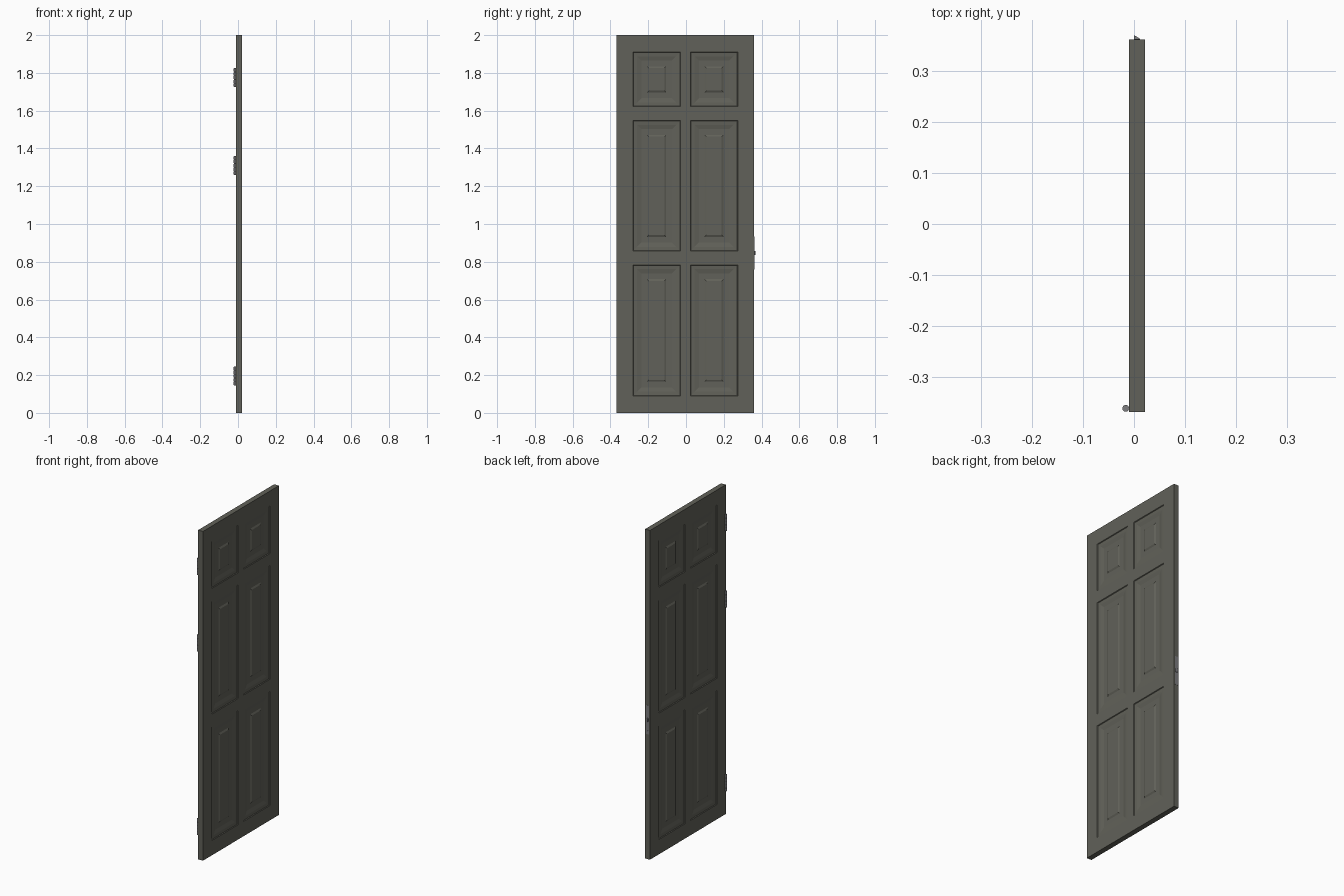
import bpy, bmesh, math
from mathutils import Matrix

if "Cube" in bpy.data.objects:
    bpy.data.objects.remove(bpy.data.objects["Cube"])

X0, X1 = -0.010, 0.022          # door faces
Y0, Y1 = -0.368, 0.361          # hinge edge, latch edge
CY = (Y0 + Y1) / 2


def material(name, rgb):
    m = bpy.data.materials.new(name)
    m.diffuse_color = (*rgb, 1)
    m.use_nodes = True
    m.node_tree.nodes["Principled BSDF"].inputs["Base Color"].default_value = m.diffuse_color
    return m


paint = material("dark_paint", (0.12, 0.12, 0.10))
metal = material("metal", (0.2, 0.2, 0.21))


def finish(bm, name, mat):
    bmesh.ops.remove_doubles(bm, verts=bm.verts, dist=1e-5)
    bmesh.ops.recalc_face_normals(bm, faces=bm.faces)
    me = bpy.data.meshes.new(name)
    bm.to_mesh(me)
    bm.free()
    me.materials.append(mat)
    ob = bpy.data.objects.new(name, me)
    bpy.context.collection.objects.link(ob)
    return ob


def cylinder(bm, r, depth, matrix, segments=16):
    bmesh.ops.create_cone(bm, cap_ends=True, segments=segments, radius1=r,
                          radius2=r, depth=depth, matrix=matrix)


def box(bm, lo, hi):
    size = [b - a for a, b in zip(lo, hi)]
    mid = [(a + b) / 2 for a, b in zip(lo, hi)]
    bmesh.ops.create_cube(bm, size=1, matrix=Matrix.Translation(mid) @ Matrix.Diagonal((*size, 1)))


# Door slab: six moulded panels on both faces
ys = [Y0, CY - 0.2775, CY - 0.0265, CY + 0.0265, CY + 0.2775, Y1]
zs = [0, 0.09, 0.783, 0.857, 1.547, 1.621, 1.91, 2.0]
# moulding steps: inset from panel edge, depth below the face
steps = [(0, 0), (0.003, 0.004), (0.022, 0.005), (0.045, 0.010),
         (0.075, 0.010), (0.085, 0.005)]

bm = bmesh.new()
for x, inward in ((X0, 1), (X1, -1)):
    def ring(a, b, c, d, inset=0, depth=0):
        px = x + inward * depth
        return [bm.verts.new((px, y, z)) for y, z in (
            (a + inset, c + inset), (b - inset, c + inset),
            (b - inset, d - inset), (a + inset, d - inset))]

    for i in range(len(ys) - 1):
        for j in range(len(zs) - 1):
            cell = (ys[i], ys[i + 1], zs[j], zs[j + 1])
            prev = ring(*cell)
            if i % 2 and j % 2:
                for inset, depth in steps[1:]:
                    cur = ring(*cell, inset, depth)
                    for k in range(4):
                        n = (k + 1) % 4
                        bm.faces.new((prev[k], prev[n], cur[n], cur[k]))
                    prev = cur
            bm.faces.new(prev)
bmesh.ops.remove_doubles(bm, verts=bm.verts, dist=1e-5)
bmesh.ops.bridge_loops(bm, edges=[e for e in bm.edges if e.is_boundary])
finish(bm, "door_slab", paint)

# Hinges: five knuckles around a pin
for name, zc in (("hinge_bottom", 0.195), ("hinge_middle", 1.31), ("hinge_top", 1.775)):
    bm = bmesh.new()
    at = lambda z: Matrix.Translation((-0.0162, -0.361, z))
    for k in range(-2, 3):
        cylinder(bm, 0.0066, 0.0165, at(zc + k * 0.02))
    cylinder(bm, 0.0045, 0.102, at(zc))
    ob = finish(bm, name, metal)
    bpy.context.view_layer.objects.active = ob
    ob.select_set(True)
    bpy.ops.object.shade_smooth_by_angle(angle=math.radians(40))
    ob.select_set(False)

# Latch plate on the free edge
LX, LZ = 0.006, 0.847
bm = bmesh.new()
box(bm, (LX - 0.011, Y1 - 0.003, LZ - 0.088), (LX + 0.011, Y1 + 0.0008, LZ + 0.088))
finish(bm, "latch_plate", metal)

# Latch plate screws
bm = bmesh.new()
for s in (-1, 1):
    cylinder(bm, 0.005, 0.002, Matrix.Translation((LX, Y1 + 0.0008, LZ + s * 0.07))
             @ Matrix.Rotation(math.pi / 2, 4, 'X'), 12)
finish(bm, "latch_screws", metal)

# Slanted latch bolt
bm = bmesh.new()
profile = [(0.0, Y1 - 0.002), (0.0115, Y1 - 0.002), (0.0115, Y1 + 0.002), (0.002, 0.369), (0.0, 0.369)]
face = bm.faces.new([bm.verts.new((px, py, LZ - 0.01)) for px, py in profile])
top = bmesh.ops.extrude_face_region(bm, geom=[face])["geom"]
bmesh.ops.translate(bm, vec=(0, 0, 0.02), verts=[v for v in top if isinstance(v, bmesh.types.BMVert)])
finish(bm, "latch_bolt", metal)
